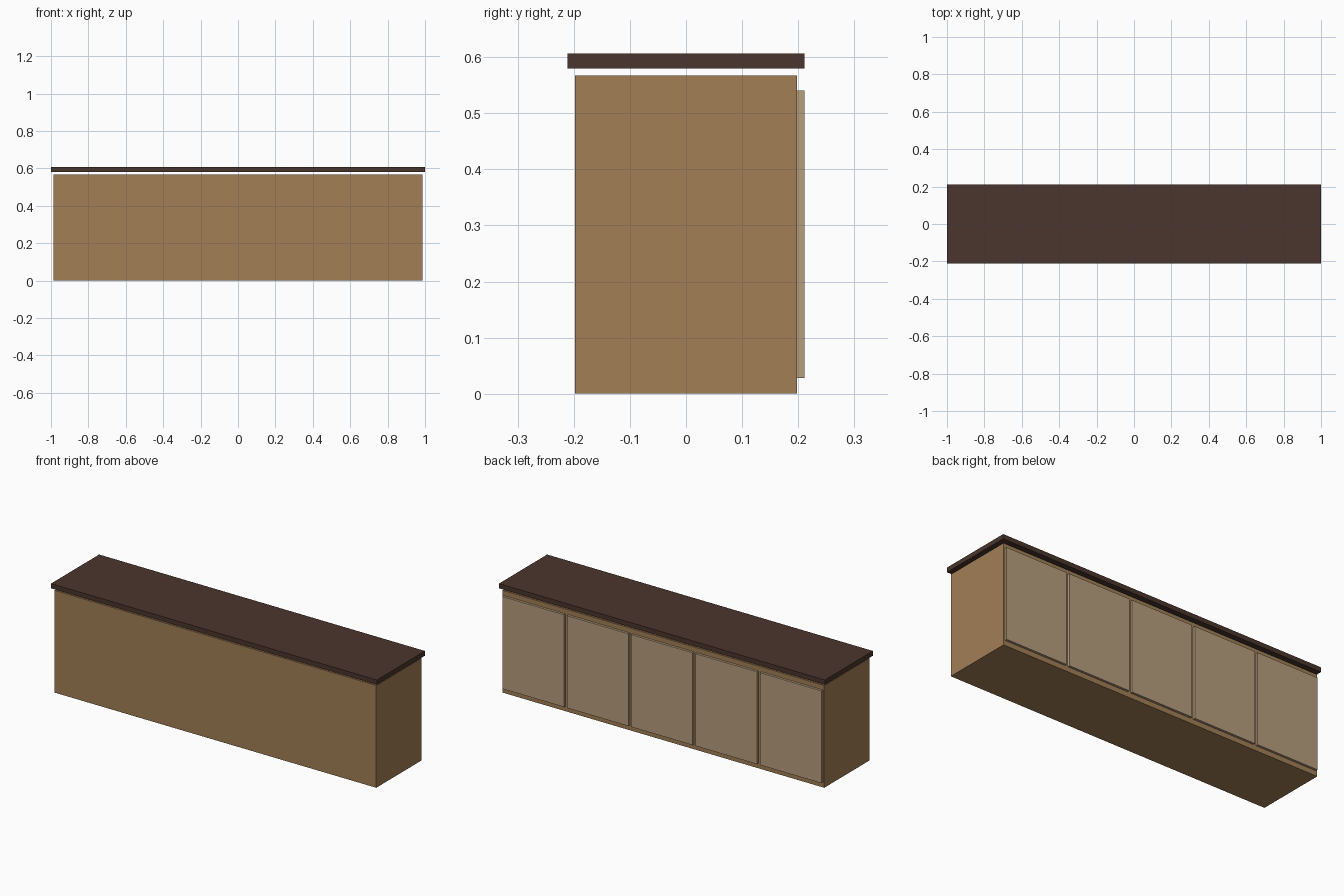
import bpy

if "Cube" in bpy.data.objects:
    bpy.data.objects.remove(bpy.data.objects["Cube"])


def material(name, rgb):
    m = bpy.data.materials.new(name)
    m.diffuse_color = (*rgb, 1.0)
    m.use_nodes = True
    m.node_tree.nodes["Principled BSDF"].inputs["Base Color"].default_value = m.diffuse_color
    return m


def box(name, lo, hi, mat):
    """Axis-aligned box between two corners."""
    bpy.ops.mesh.primitive_cube_add(size=1, location=[(a + b) / 2 for a, b in zip(lo, hi)])
    ob = bpy.context.object
    ob.name = name
    ob.scale = [b - a for a, b in zip(lo, hi)]
    bpy.ops.object.transform_apply(location=False, rotation=False, scale=True)
    ob.data.materials.append(mat)
    return ob


wood = material("wood", (0.361, 0.212, 0.091))
dark = material("dark_top", (0.069, 0.036, 0.026))
pale = material("pale_door", (0.468, 0.342, 0.205))

# Cabinet body
HALF = 0.987
box("cabinet_body", (-HALF, -0.198, 0), (HALF, 0.198, 0.567), wood)

# Counter top, held slightly above the body
box("counter_top", (-1, -0.211, 0.58), (1, 0.211, 0.606), dark)

# Row of five doors along the back side
COUNT, WIDTH = 5, 0.378
pitch = 2 * HALF / COUNT
for i in range(COUNT):
    x = -HALF + (i + 0.5) * pitch
    box(f"door_{i + 1}", (x - WIDTH / 2, 0.198, 0.028), (x + WIDTH / 2, 0.211, 0.54), pale)
